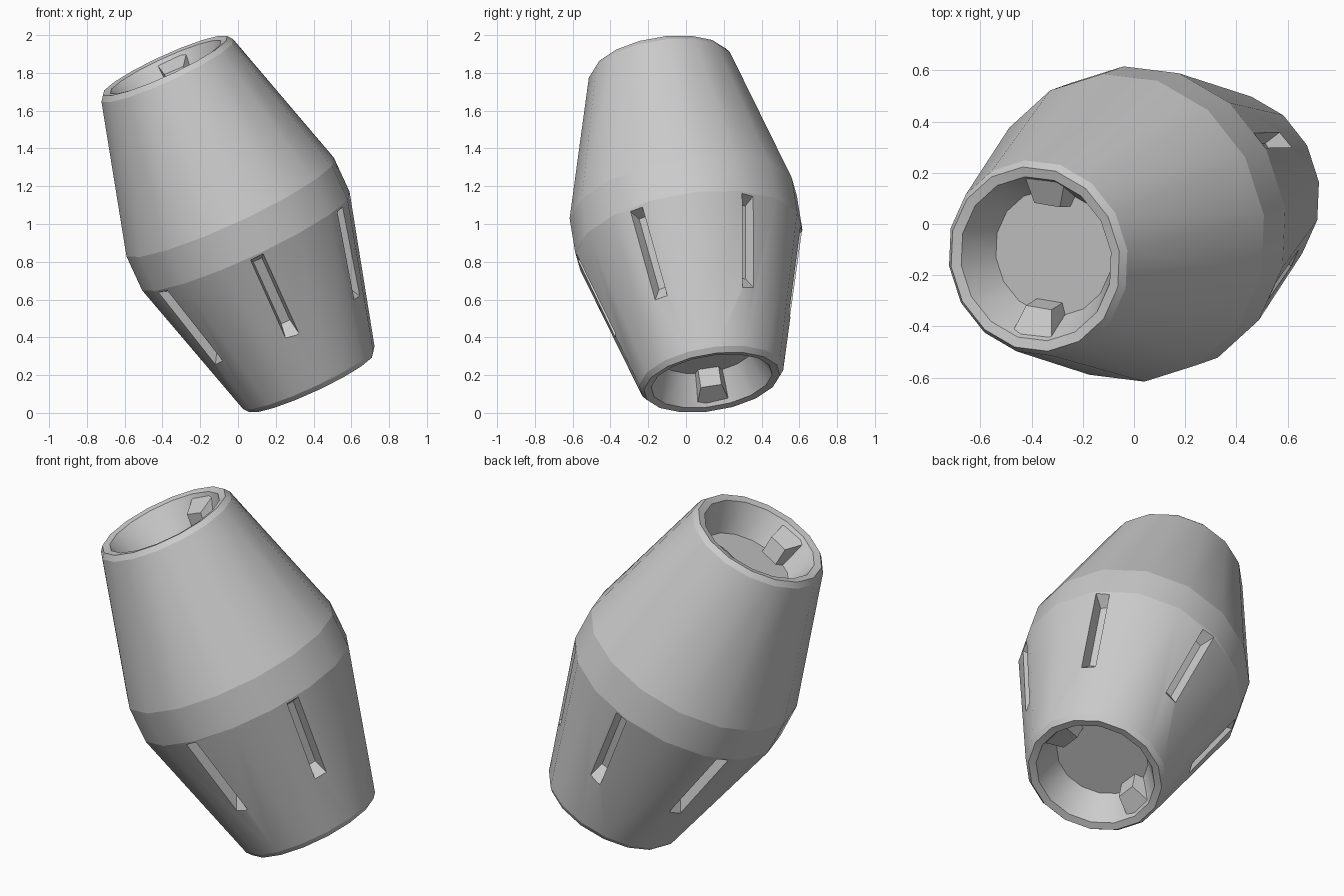
import bpy, bmesh, math
from mathutils import Matrix, Vector

if "Cube" in bpy.data.objects:
    bpy.data.objects.remove(bpy.data.objects["Cube"])

# Tilted frame: the barrel axis leans left and forward
axis = Vector((-0.414, -0.147, 0.899)).normalized()
u = (Vector((1, 0, 0)) - axis * axis.x).normalized()
v = axis.cross(u)
TILT = Matrix.Translation((0, 0, 1)) @ Matrix((u, v, axis)).transposed().to_4x4()
SIDES, PHASE = 16, math.radians(8.5)


def make(name, bm):
    bmesh.ops.recalc_face_normals(bm, faces=bm.faces)
    mesh = bpy.data.meshes.new(name)
    bm.to_mesh(mesh)
    bm.free()
    mesh.transform(TILT)
    obj = bpy.data.objects.new(name, mesh)
    bpy.context.collection.objects.link(obj)
    return obj


def wedge(bm, angle, inner, outer):
    """Block on a radial direction; each end is (t0, r0, t1, r1, half width)."""
    c, s = math.cos(angle), math.sin(angle)
    rings = []
    for t0, r0, t1, r1, w in (inner, outer):
        rings.append([bm.verts.new((r * c - y * s, r * s + y * c, t))
                      for t, r, y in ((t0, r0, -w), (t0, r0, w), (t1, r1, w), (t1, r1, -w))])
    a, b = rings
    bm.faces.new(a)
    bm.faces.new(b)
    for i in range(4):
        j = (i + 1) % 4
        bm.faces.new((a[i], a[j], b[j], b[i]))


# Barrel body: lathed profile (radius, height) mirrored for both ends
half = [(0.61, 0.10), (0.387, 0.905), (0.365, 0.933), (0.325, 0.925), (0.25, 0.76)]
profile = [(r, -t) for r, t in reversed(half)] + half
bm = bmesh.new()
rings = [[bm.verts.new((r * math.cos(PHASE + k * math.tau / SIDES),
                        r * math.sin(PHASE + k * math.tau / SIDES), t))
          for k in range(SIDES)] for r, t in profile]
for a, b in zip(rings, rings[1:]):
    for k in range(SIDES):
        j = (k + 1) % SIDES
        bm.faces.new((a[k], a[j], b[j], b[k])).smooth = True
bm.faces.new(rings[0])
bm.faces.new(rings[-1])
for ring in rings:
    for k in range(SIDES):
        bm.edges.get((ring[k], ring[(k + 1) % SIDES])).smooth = False
barrel = make("barrel_body", bm)

# Six tapered slots cut round the lower half
bm = bmesh.new()
for k in range(6):
    wedge(bm, math.radians(-24.5 + 60 * k),
          (-0.14, 0.525, -0.52, 0.42, 0.025),
          (-0.10, 0.635, -0.63, 0.488, 0.043))
cutter = make("slot_cutter", bm)
cutter.hide_render = True
cut = barrel.modifiers.new("slots", 'BOOLEAN')
cut.operation = 'DIFFERENCE'
cut.solver = 'EXACT'
cut.object = cutter
bpy.context.view_layer.objects.active = barrel
barrel.select_set(True)
bpy.ops.object.modifier_apply(modifier="slots")
bpy.data.objects.remove(cutter)
bpy.ops.object.shade_smooth_by_angle(angle=math.radians(30), keep_sharp_edges=True)

# Pair of wedge lugs inside each end socket
for name, end, start in (("top_lugs", 1, 85), ("bottom_lugs", -1, 2)):
    bm = bmesh.new()
    for turn in (0, 180):
        wedge(bm, math.radians(start + turn),
              (end * 0.74, 0.19, end * 0.86, 0.205, 0.055),
              (end * 0.74, 0.28, end * 0.912, 0.33, 0.09))
    make(name, bm)
